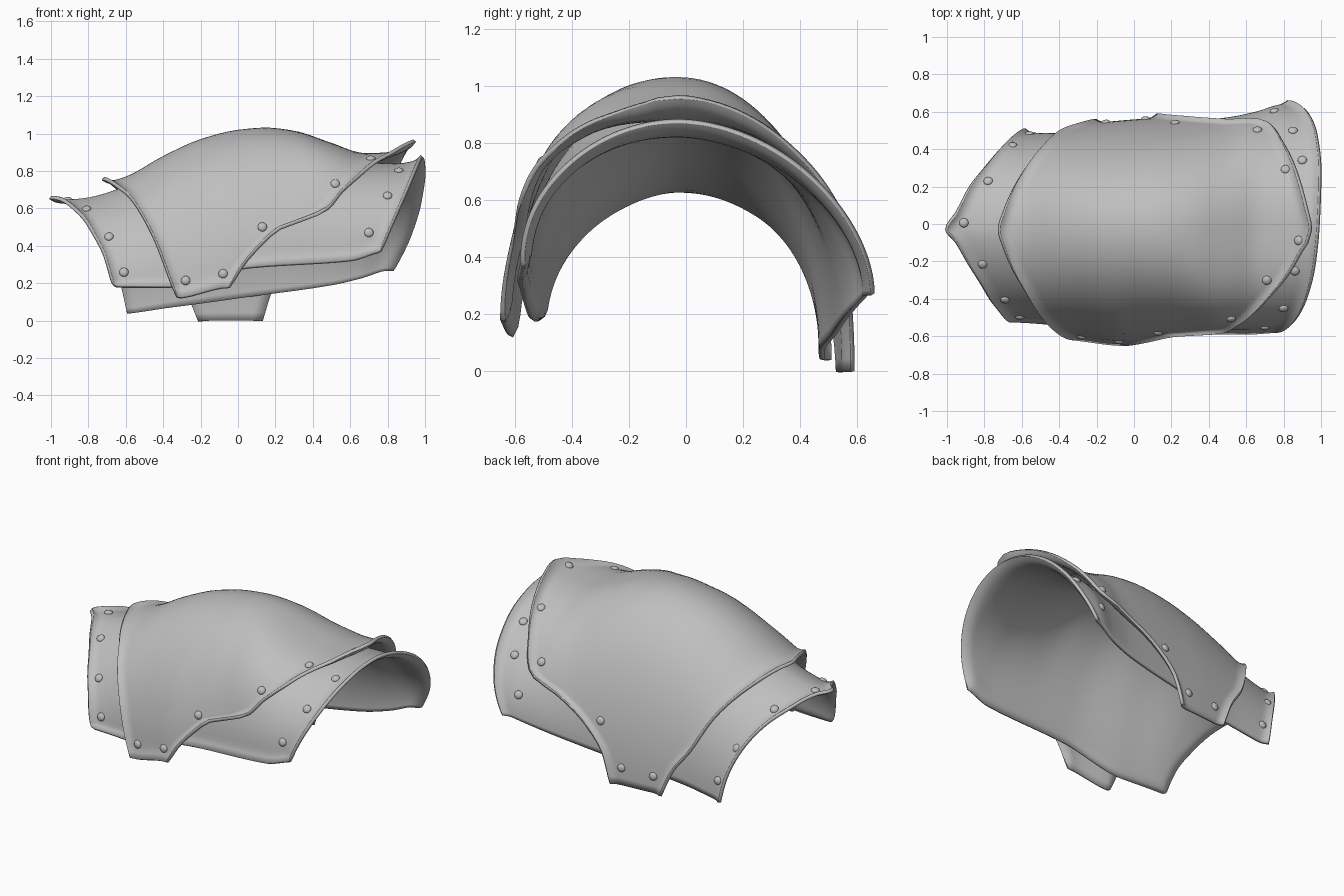
import bpy, math
from mathutils import Vector

if "Cube" in bpy.data.objects:
    bpy.data.objects.remove(bpy.data.objects["Cube"])

steel = bpy.data.materials.new("grey_steel")
steel.diffuse_color = (0.52, 0.52, 0.52, 1)
steel.use_nodes = True
steel.node_tree.nodes["Principled BSDF"].inputs["Base Color"].default_value = steel.diffuse_color


def curve(keys, x, col=1):
    """Smooth interpolation through rows (position, value, ...)."""
    n = len(keys)
    if x <= keys[0][0]:
        return keys[0][col]
    if x >= keys[-1][0]:
        return keys[-1][col]
    i = max(k for k in range(n - 1) if keys[k][0] <= x)

    def secant(k):
        return (keys[k + 1][col] - keys[k][col]) / (keys[k + 1][0] - keys[k][0])

    def slope(k):
        if k == 0:
            return secant(0)
        if k == n - 1:
            return secant(n - 2)
        a, b = secant(k - 1), secant(k)
        return 0 if a * b <= 0 else 2 * a * b / (a + b)
    h = keys[i + 1][0] - keys[i][0]
    t = (x - keys[i][0]) / h
    return ((2*t**3 - 3*t*t + 1) * keys[i][col] + (t**3 - 2*t*t + t) * h * slope(i)
            + (3*t*t - 2*t**3) * keys[i + 1][col] + (t**3 - t*t) * h * slope(i + 1))


class Plate:
    """Arched shell: sections along x, trimmed by a left and a right edge."""

    def __init__(self, name, crest, front, back, left, right):
        self.name, self.crest, self.front, self.back = name, crest, front, back
        self.left, self.right = left, right

    def point(self, x, deg):
        # deg runs from -90 (front hem) over 0 (crest) to 90 (back hem)
        side = self.front if deg < 0 else self.back
        ye, ze, e = (curve(side, x, c) for c in (1, 2, 3))
        zt, yt = curve(self.crest, x), -0.03
        a = math.radians(abs(deg))
        s, c = math.sin(a) ** e, max(0.0, math.cos(a)) ** e
        return Vector((x, yt + (ye - yt) * s, ze + (zt - ze) * c))

    def normal(self, x, deg):
        d = max(-86, min(86, deg))
        du = self.point(x + 0.02, d) - self.point(x - 0.02, d)
        dv = self.point(x, d + 3) - self.point(x, d - 3)
        return du.cross(dv).normalized()

    def surface(self, u, deg):
        # slightly flared lip along the side edges and the front hem
        xl, xr = curve(self.left, deg), curve(self.right, deg)
        x = xl + (xr - xl) * u
        near = min(x - xl, xr - x, (90 + deg) * 0.01)
        lip = 0.022 * max(0, 1 - near / 0.05) ** 2
        return self.point(x, deg) + self.normal(x, deg) * lip

    def build(self, rivets):
        nu, nv = 48, 72
        us = [0.5 - 0.5 * math.cos(math.pi * i / nu) for i in range(nu + 1)]
        degs = [-90 + 180 * j / nv for j in range(nv + 1)]
        verts = [self.surface(u, d) for d in degs for u in us]
        w = nu + 1
        faces = [(j*w + i, j*w + i + 1, (j+1)*w + i + 1, (j+1)*w + i)
                 for j in range(nv) for i in range(nu)]
        me = bpy.data.meshes.new(self.name)
        me.from_pydata(verts, [], faces)
        me.materials.append(steel)
        ob = bpy.data.objects.new(self.name, me)
        bpy.context.collection.objects.link(ob)
        m = ob.modifiers.new("thickness", "SOLIDIFY")
        m.thickness, m.offset = 0.02, -1
        smooth(ob)
        # domed rivets
        for k, (x, d) in enumerate(rivets):
            dome(f"{self.name}_rivet_{k + 1}", self.point(x, d), self.normal(x, d))


def smooth(ob):
    bpy.ops.object.select_all(action="DESELECT")
    ob.select_set(True)
    bpy.context.view_layer.objects.active = ob
    bpy.ops.object.shade_smooth_by_angle(angle=math.radians(50))


def dome(name, pos, normal):
    bpy.ops.mesh.primitive_uv_sphere_add(segments=14, ring_count=8, radius=0.025, location=pos)
    ob = bpy.context.object
    ob.name = name
    ob.scale.z = 0.6
    ob.rotation_euler = normal.to_track_quat("Z", "Y").to_euler()
    ob.data.materials.append(steel)
    smooth(ob)


# Long lower plate; front and back rows: x, hem y, hem z, fullness
lower = Plate(
    "lower_plate",
    [(-1, .645), (-.9, .648), (-.82, .655), (-.65, .70), (-.3, .86), (0, .96),
     (.2, .97), (.5, .89), (.7, .845), (.85, .84), (.99, .865)],
    [(-1, -.505, .19, 1.2), (-.66, -.505, .19, 1.17), (-.36, -.525, .185, 1.05),
     (.04, -.56, .285, 1), (.6, -.57, .325, .9), (.78, -.56, .375, .95), (1, -.56, .38, 1)],
    [(-1, .49, .04, 1), (-.66, .49, .035, 1), (-.36, .485, .07, 1), (.04, .525, .125, 1.05),
     (.5, .57, .19, 1.08), (.65, .60, .225, 1.08), (.8, .64, .27, 1.1), (1, .64, .28, 1.12)],
    [(-90, -.66), (-80, -.68), (-67, -.71), (-52, -.765), (-40, -.81), (-25, -.88), (-9, -.95),
     (0, -.997), (9, -.945), (25, -.87), (40, -.78), (60, -.68), (75, -.62), (90, -.58)],
    [(-90, .76), (-64, .85), (-40, .92), (-20, .96), (0, .98),
     (30, .99), (50, .97), (68, .92), (90, .82)])
lower.build([(.86, -24), (.80, -52), (.70, -78), (.90, 36), (.85, 54), (.75, 74),
             (-.91, 4), (-.81, -27), (-.69, -55), (-.61, -80),
             (-.78, 30), (-.65, 60), (-.56, 80)])

# Domed upper plate overlapping the lower one
upper = Plate(
    "upper_plate",
    [(-.72, .745), (-.67, .75), (-.6, .77), (-.4, .88), (-.2, .97), (0, 1.02),
     (.15, 1.032), (.3, 1.015), (.5, .95), (.68, .895), (.8, .90), (.95, .95)],
    [(-.72, -.57, .125, 1), (-.33, -.60, .125, 1), (-.05, -.63, .18, 1),
     (.2, -.615, .18, .92), (.5, -.60, .18, .70), (.95, -.59, .19, .67)],
    [(-.72, .51, 0, 1), (-.33, .53, 0, 1), (-.05, .555, 0, 1), (.2, .575, 0, .99),
     (.5, .605, 0, .94), (.65, .635, 0, .88), (.95, .645, 0, .9)],
    [(-90, -.32), (-80, -.37), (-69, -.42), (-52, -.5), (-34, -.58), (-24, -.63), (-9, -.69),
     (0, -.715), (9, -.69), (24, -.63), (34, -.58), (52, -.48), (69, -.38), (80, -.27), (90, -.2)],
    [(-90, -.05), (-82, .02), (-75, .12), (-69, .25), (-67, .45), (-55, .55), (-28, .73),
     (-14, .83), (-5, .895), (0, .942), (8, .92), (25, .86), (40, .79), (55, .71),
     (64, .48), (72, .3), (80, .18), (90, .12)])
upper.build([(.66, 51), (.81, 26), (.88, -2), (.71, -20), (.52, -51), (.13, -69),
             (-.28, -84), (-.08, -85), (.22, 70), (-.15, 84), (.06, 84)])
